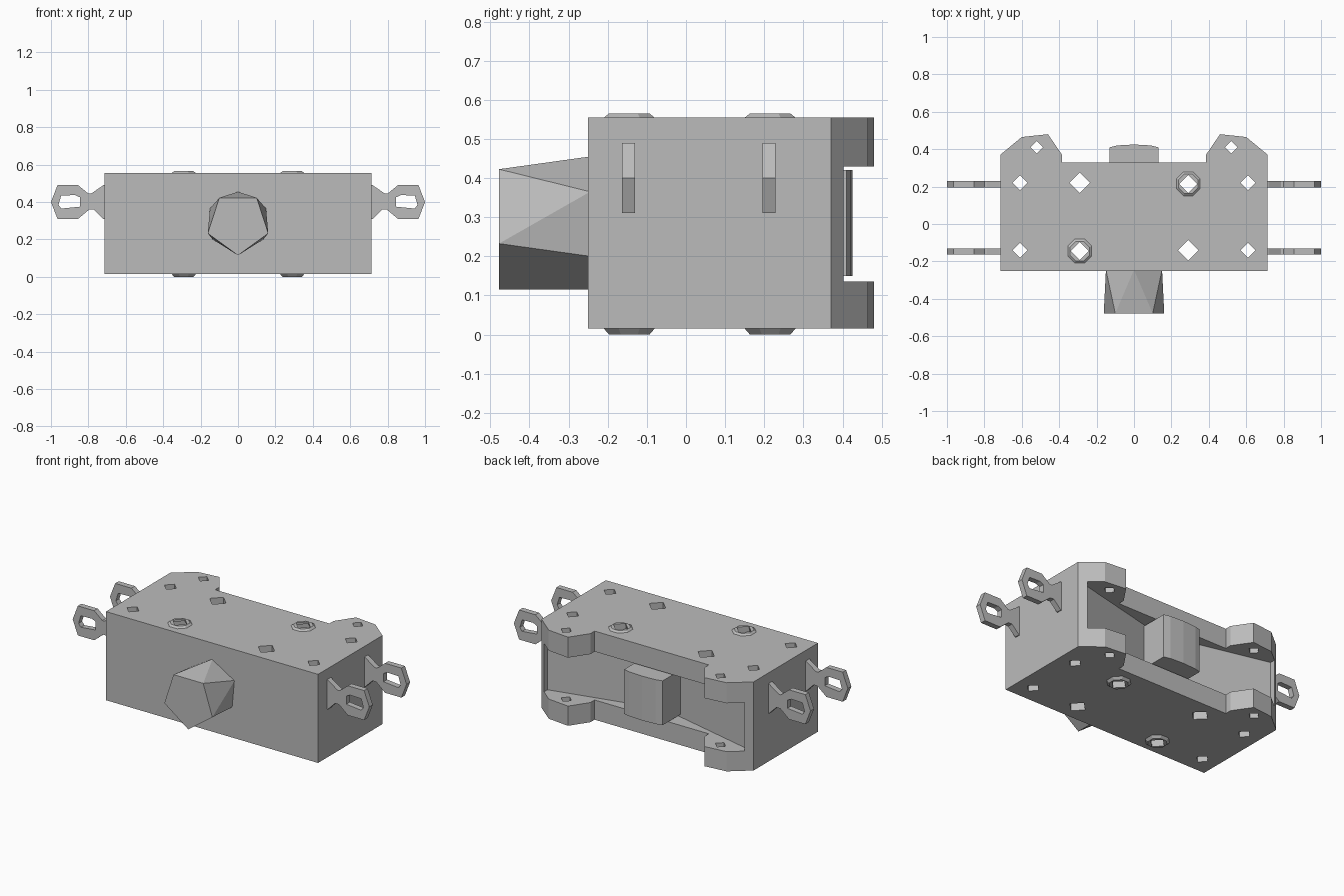
import bpy, bmesh, math
from mathutils import Vector

cube = bpy.data.objects.get("Cube")
if cube:
    bpy.data.objects.remove(cube, do_unlink=True)

grey = bpy.data.materials.new("plain_grey")
grey.use_nodes = True
grey.diffuse_color = (0.5, 0.5, 0.5, 1)
grey.node_tree.nodes["Principled BSDF"].inputs["Base Color"].default_value = (0.5, 0.5, 0.5, 1)


def finish(name, bm):
    bmesh.ops.recalc_face_normals(bm, faces=bm.faces[:])
    mesh = bpy.data.meshes.new(name)
    bm.to_mesh(mesh)
    bm.free()
    mesh.materials.append(grey)
    obj = bpy.data.objects.new(name, mesh)
    bpy.context.collection.objects.link(obj)
    return obj


def prism(name, outline, start, end, axis="z", holes=()):
    """Extrude an outline along z, or an x-z outline along y."""
    def place(p, d):
        return (p[0], p[1], d) if axis == "z" else (p[0], d, p[1])
    bm = bmesh.new()
    low = [bm.verts.new(place(p, start)) for p in outline]
    high = [bm.verts.new(place(p, end)) for p in outline]
    bm.faces.new(low)
    bm.faces.new(high)
    n = len(outline)
    for i in range(n):
        j = (i + 1) % n
        bm.faces.new((low[i], low[j], high[j], high[i]))
    return finish(name, bm)


def mirrored(half):
    """Complete a left-right symmetric outline."""
    return half + [(-x, y) for x, y in reversed(half) if x != 0]


def ring_points(x, y, r, sides, turn=0.0):
    return [(x + r * math.cos(turn + math.tau * i / sides),
             y + r * math.sin(turn + math.tau * i / sides)) for i in range(sides)]


def cut(obj, cutter):
    cutter.hide_render = True
    mod = obj.modifiers.new("cut", "BOOLEAN")
    mod.operation = "DIFFERENCE"
    mod.solver = "EXACT"
    mod.object = cutter
    bpy.context.view_layer.objects.active = obj
    bpy.ops.object.modifier_apply(modifier=mod.name)
    bpy.data.objects.remove(cutter, do_unlink=True)


# Main body with two rear ears
body = prism("body", mirrored([
    (0.715, -0.25), (0.715, 0.37), (0.6, 0.465), (0.46, 0.48),
    (0.385, 0.37), (0.385, 0.33)]), 0.015, 0.555)

# Shallow V-shaped rear recess between the top and bottom plates
cut(body, prism("recess_cutter", mirrored([
    (0.07, 0.225), (0.675, 0.37), (0.675, 0.7)]), 0.135, 0.43))

# Diamond holes through the whole height
holes = [(s * x, y, r) for s in (1, -1) for x, y, r in
         ((0.52, 0.41, 0.034), (0.61, 0.22, 0.04), (0.61, -0.14, 0.04),
          (0.29, 0.22, 0.055), (0.29, -0.14, 0.055))]
for x, y, r in holes:
    cut(body, prism("hole_cutter", ring_points(x, y, r, 4), -0.2, 0.8))

# Raised collars round two of the large holes, above and below
for name, x, y in (("left", 0.29, 0.215), ("right", -0.29, -0.145)):
    for side, base, rim in (("top", 0.553, 0.565), ("bottom", 0.017, 0.0)):
        bm = bmesh.new()
        points = [(px, py, z) for r, z in ((0.072, base), (0.056, rim))
                  for px, py in ring_points(x, y, r, 8, math.pi / 8)]
        for p in points:
            bm.verts.new(p)
        bmesh.ops.convex_hull(bm, input=bm.verts[:])
        collar = finish(f"{name}_{side}_collar", bm)
        cut(collar, prism("collar_cutter", ring_points(x, y, 0.048, 4), -0.2, 0.8))

# Side hooks: flat links with an open eye
link = [(0.69, 0.49), (0.72, 0.49), (0.785, 0.445), (0.8, 0.445), (0.855, 0.49),
        (0.965, 0.49), (1.0, 0.4), (0.965, 0.31), (0.855, 0.31),
        (0.795, 0.36), (0.77, 0.36), (0.72, 0.31), (0.69, 0.31)]
eye = [(0.845, 0.425), (0.87, 0.437), (0.945, 0.435), (0.96, 0.385),
       (0.945, 0.365), (0.845, 0.375)]
for side, s in (("left", 1), ("right", -1)):
    for place, y in (("front", -0.147), ("rear", 0.212)):
        hook = prism(f"{side}_{place}_hook", [(s * x, z) for x, z in link],
                     y - 0.017, y + 0.017, "y")
        cut(hook, prism("eye_cutter", [(s * x, z) for x, z in eye], y - 0.1, y + 0.1, "y"))

# Faceted front plug: pentagon face blending into a wider-topped root
bm = bmesh.new()
for x, z in ring_points(0, 0.285, 0.17, 5, -math.pi / 2):
    bm.verts.new((x, -0.478, z))
for x, z in mirrored([(0, 0.115), (0.135, 0.2), (0.15, 0.365), (0, 0.455)]):
    bm.verts.new((x, -0.245, z))
bmesh.ops.convex_hull(bm, input=bm.verts[:])
finish("front_plug", bm)

# Bowed block in the middle of the recess
prism("rear_block", mirrored([(0.13, 0.2), (0.13, 0.41), (0.09, 0.42), (0, 0.425)]),
      0.15, 0.42)
